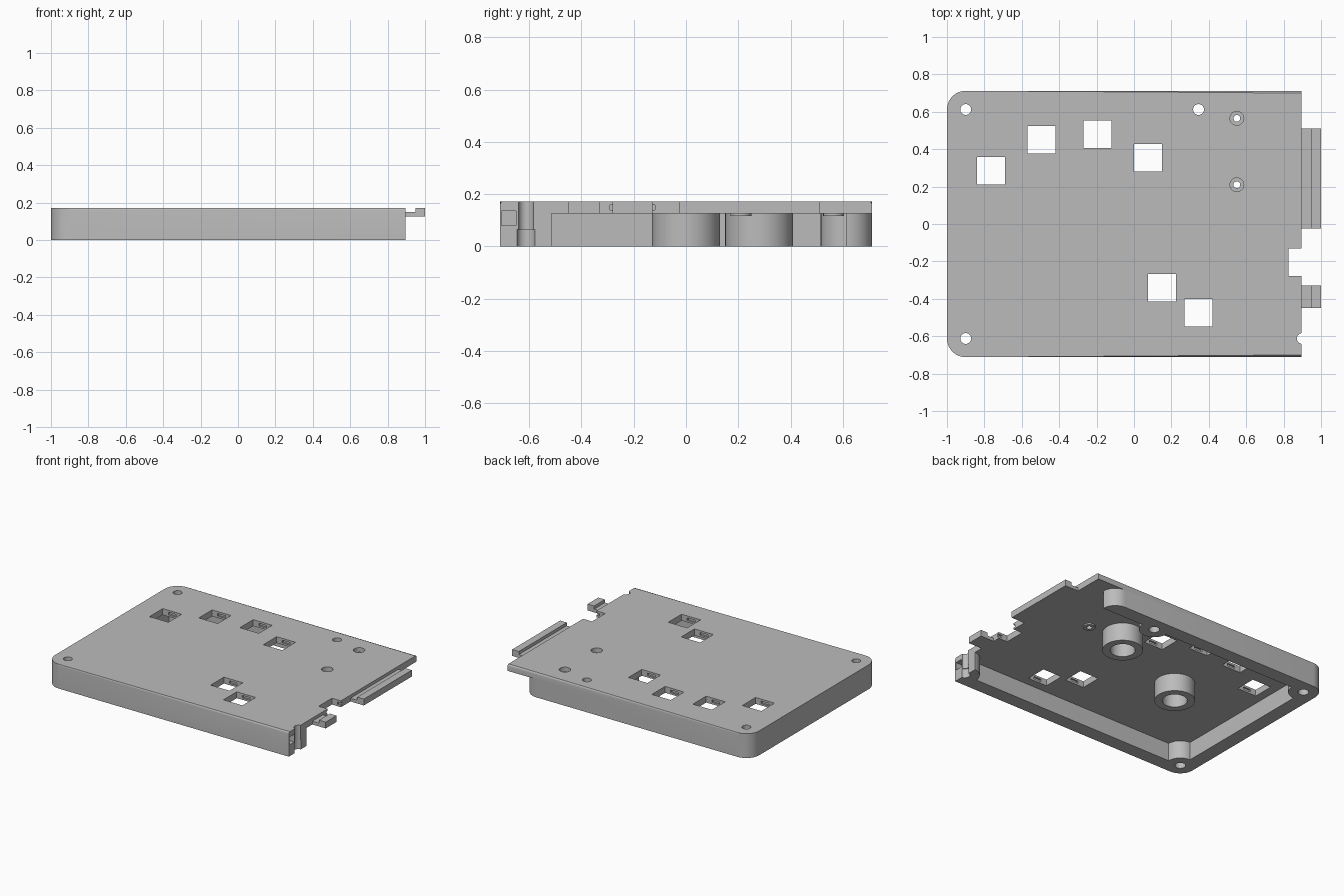
import bpy, bmesh
from math import sin, cos, pi, radians

cube = bpy.data.objects.get("Cube")
if cube:
    bpy.data.objects.remove(cube, do_unlink=True)

HALF_Y, EDGE_X, TOP, UNDER = 0.712, 0.895, 0.172, 0.127
WALL = 0.1
HOLE_Y = HALF_Y - WALL

grey = bpy.data.materials.new("plain grey")
grey.use_nodes = True
colour = (0.5, 0.5, 0.5, 1)
grey.diffuse_color = colour
grey.node_tree.nodes["Principled BSDF"].inputs["Base Color"].default_value = colour


def prism(name, points, z0, z1, soft_top=False):
    """Extrude a counter-clockwise outline, optionally easing its top rim."""
    bm = bmesh.new()
    low = [bm.verts.new((x, y, z0)) for x, y in points]
    high = [bm.verts.new((x, y, z1)) for x, y in points]
    bm.faces.new(low[::-1])
    top = bm.faces.new(high)
    for i in range(len(points)):
        j = (i + 1) % len(points)
        bm.faces.new((low[i], low[j], high[j], high[i]))
    if soft_top:
        rim = [e for e in top.edges
               if min(v.co.x for v in e.verts) < EDGE_X - 0.01]
        bmesh.ops.bevel(bm, geom=rim, offset=0.012, segments=3,
                        profile=0.5, affect='EDGES')
    bmesh.ops.recalc_face_normals(bm, faces=bm.faces)
    mesh = bpy.data.meshes.new(name)
    bm.to_mesh(mesh)
    bm.free()
    obj = bpy.data.objects.new(name, mesh)
    bpy.context.collection.objects.link(obj)
    mesh.materials.append(grey)
    return obj


def arc(cx, cy, r, a0, a1, n):
    steps = [radians(a0 + (a1 - a0) * i / n) for i in range(n + 1)]
    return [(cx + r * cos(a), cy + r * sin(a)) for a in steps]


def disc(name, x, y, r, z0, z1, n=40):
    return prism(name, arc(x, y, r, 0, 360, n)[:-1], z0, z1)


def box(name, x0, x1, y0, y1, z0, z1):
    return prism(name, [(x0, y0), (x1, y0), (x1, y1), (x0, y1)], z0, z1)


def combine(target, other, operation):
    mod = target.modifiers.new("join", 'BOOLEAN')
    mod.operation, mod.solver, mod.object = operation, 'EXACT', other
    bpy.context.view_layer.objects.active = target
    bpy.ops.object.modifier_apply(modifier=mod.name)
    bpy.data.objects.remove(other, do_unlink=True)


def add(other):
    combine(case, other, 'UNION')


def cut(other):
    combine(case, other, 'DIFFERENCE')


# Outer block: rounded on one end, square on the joining end
outline = ([(EDGE_X, -HALF_Y), (EDGE_X, HALF_Y)]
           + arc(-1 + WALL, HOLE_Y, WALL, 90, 180, 10)
           + arc(-1 + WALL, -HOLE_Y, WALL, 180, 270, 10))
case = prism("case_shell", outline, 0, TOP, soft_top=True)

# Underside cavity, leaving the back wall short with a rounded end
cavity = ([(-1 + WALL, -HOLE_Y), (1.2, -HOLE_Y), (1.2, 0.9), (0.67, 0.9)]
          + arc(0.67, HOLE_Y, WALL, 90, 0, 10)
          + [(-1 + WALL, HOLE_Y)])
cut(prism("cavity", cavity, -0.1, UNDER))

# Screw bosses merged into the walls
screws = [(-0.9, HOLE_Y), (-0.9, -HOLE_Y), (0.345, HOLE_Y), (0.9, -HOLE_Y)]
for x, y in screws:
    add(disc("screw_boss", x, y, 0.097, 0, 0.15))

# Hollow round standoffs
for x, y in [(0.33, 0.28), (-0.34, 0)]:
    add(disc("standoff", x, y, 0.13, 0, 0.15, 48))
    cut(disc("standoff_bore", x, y, 0.08, -0.1, UNDER, 48))

# Small countersunk mounts
for x, y in [(0.55, 0.565), (0.55, 0.21)]:
    add(disc("mount_pad", x, y, 0.04, 0.117, 0.15, 24))
    cut(disc("mount_recess", x, y, 0.037, 0.14, 0.3, 24))
    cut(disc("mount_hole", x, y, 0.018, -0.1, 0.3, 24))

# Trim everything flush with the joining end
cut(box("end_trim", EDGE_X, 1.3, -1, 1, -0.2, 0.4))

# Screw holes, wider in the lower part
for x, y in screws:
    cut(disc("screw_hole", x, y, 0.029, -0.1, 0.3, 32))
    cut(disc("screw_counterbore", x, y, 0.035, -0.1, 0.065, 32))

# Square openings with clip slots in two walls
S = 0.074
for x, y in [(-0.765, 0.285), (-0.495, 0.45), (-0.195, 0.48), (0.075, 0.355),
             (0.15, -0.34), (0.345, -0.475), (0.899, -0.205)]:
    cut(box("square_opening", x - S, x + S, y - S, y + S, -0.1, 0.3))
    cut(box("clip_slot", x - 0.03, x + 0.03, y - S - 0.012, y + S + 0.012,
            0.14, 0.158))

# Square pocket in the end of the front wall
cut(box("end_pocket", 0.8, 1.1, -0.705, -0.65, 0.08, 0.135))

# Stepped joining tabs
tabs = []
for name, y0, y1 in [("long_tab", -0.025, 0.51), ("short_tab", -0.45, -0.33)]:
    tab = box(name, EDGE_X - 0.001, 1, y0, y1, UNDER, 0.15)
    combine(tab, box("lip", 0.948, 1, y0, y1, 0.14, TOP), 'UNION')
    tabs.append(tab)

# Smooth curved walls, keep corners sharp
bpy.ops.object.select_all(action='DESELECT')
for obj in [case] + tabs:
    obj.select_set(True)
bpy.context.view_layer.objects.active = case
bpy.ops.object.shade_smooth_by_angle(angle=radians(32))
